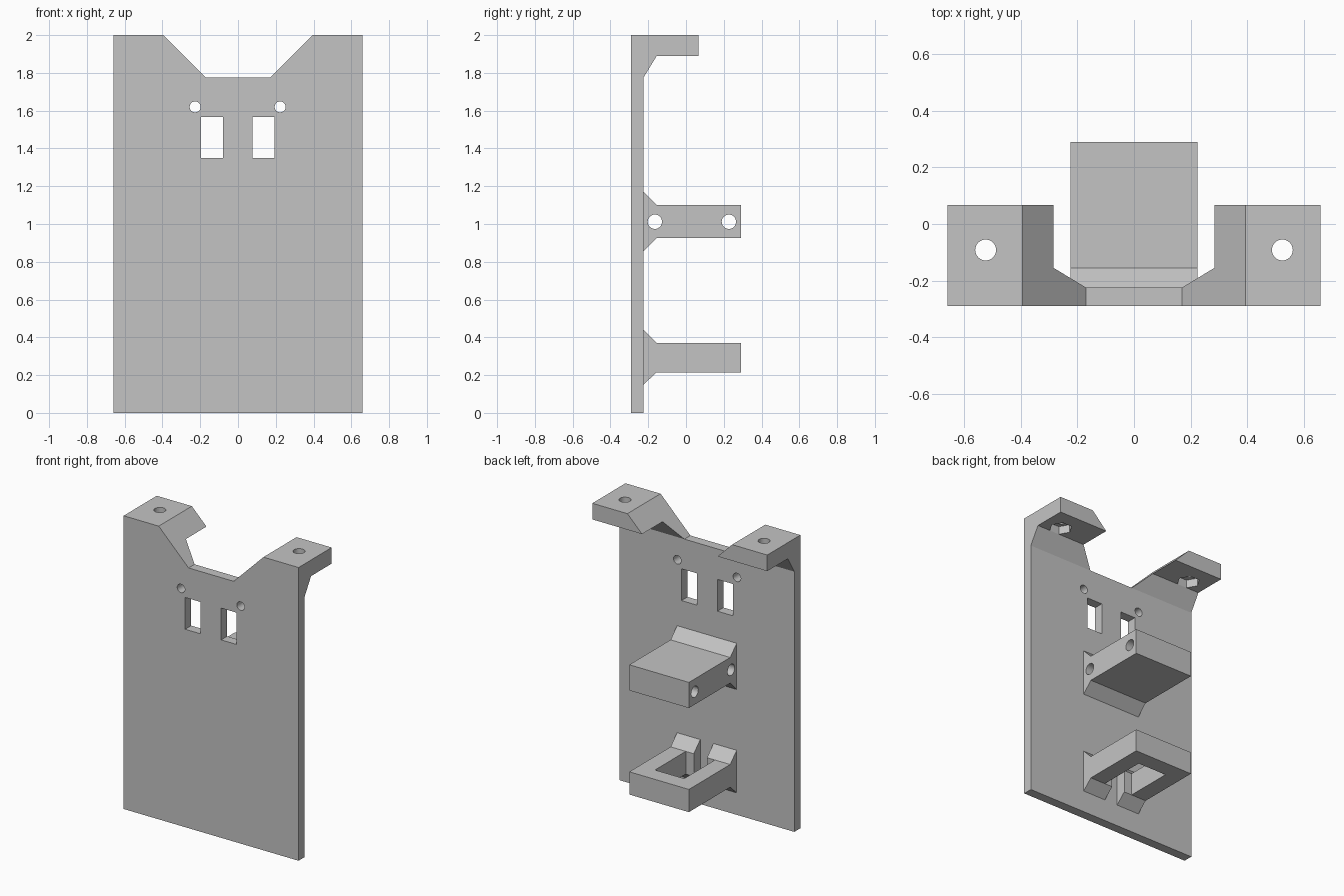
import bpy, bmesh, math
from mathutils import Vector

default = bpy.data.objects.get("Cube")
if default:
    bpy.data.objects.remove(default, do_unlink=True)

grey = bpy.data.materials.new("plain grey")
grey.use_nodes = True
COLOUR = (0.55, 0.55, 0.55, 1)
grey.diffuse_color = COLOUR
grey.node_tree.nodes["Principled BSDF"].inputs["Base Color"].default_value = COLOUR

HALF_W, FRONT, BACK, ROOT, TIP = 0.66, -0.29, -0.225, -0.155, 0.29
ARM = 0.225


def prism(name, points, axis, lo, hi):
    """Extrude a 2D outline along an axis; outline uses the other two axes in order."""
    def place(a, b, t):
        return {"X": (t, a, b), "Y": (a, t, b), "Z": (a, b, t)}[axis]
    bm = bmesh.new()
    face = bm.faces.new([bm.verts.new(place(a, b, lo)) for a, b in points])
    step = Vector(place(0, 0, hi - lo))
    new = bmesh.ops.extrude_face_region(bm, geom=[face])["geom"]
    bmesh.ops.translate(bm, vec=step, verts=[v for v in new if isinstance(v, bmesh.types.BMVert)])
    bmesh.ops.recalc_face_normals(bm, faces=bm.faces)
    mesh = bpy.data.meshes.new(name)
    bm.to_mesh(mesh)
    bm.free()
    mesh.materials.append(grey)
    obj = bpy.data.objects.new(name, mesh)
    bpy.context.collection.objects.link(obj)
    return obj


def rect(a0, a1, b0, b1):
    return [(a0, b0), (a1, b0), (a1, b1), (a0, b1)]


def ring(a, b, r, sides=32):
    turns = [2 * math.pi * i / sides for i in range(sides)]
    return [(a + r * math.cos(t), b + r * math.sin(t)) for t in turns]


def cut(obj, points, axis, lo, hi):
    """Subtract an extruded outline from a part."""
    cutter = prism("cutter", points, axis, lo, hi)
    cutter.hide_render = True
    mod = obj.modifiers.new("cut", "BOOLEAN")
    mod.operation, mod.solver, mod.object = "DIFFERENCE", "EXACT", cutter
    bpy.context.view_layer.objects.active = obj
    bpy.ops.object.modifier_apply(modifier=mod.name)
    bpy.data.objects.remove(cutter, do_unlink=True)


# Back plate with a flared notch, two windows and two small holes
plate = prism("back_plate", [(-HALF_W, 0), (HALF_W, 0), (HALF_W, 2), (0.395, 2), (0.17, 1.775),
                             (-0.17, 1.775), (-0.395, 2), (-HALF_W, 2)], "Y", FRONT, BACK)
for side in (-1, 1):
    mid = side * 0.136 - 0.002
    cut(plate, rect(mid - 0.058, mid + 0.058, 1.35, 1.567), "Y", -0.4, 0)
    cut(plate, ring(side * 0.225 - 0.002, 1.62, 0.029), "Y", -0.4, 0)

# Top mounting tabs with gussets, screw holes and nut pockets underneath
tab_side = [(BACK, 1.775), (ROOT, 1.89), (0.067, 1.89), (0.067, 2), (BACK, 2)]
for side, name in ((1, "left_mounting_tab"), (-1, "right_mounting_tab")):
    tab = prism(name, tab_side, "X", side * 0.1, side * HALF_W)
    cut(tab, [(0, 1.6), (side * -0.005, 1.6), (side * -0.005, 2.1), (side * 0.495, 2.1),
              (side * 0.17, 1.775), (side * 0.17, 1.6)], "Y", -0.5, 0.5)
    cut(tab, ring(side * 0.525, -0.092, 0.037), "Z", 1.7, 2.1)
    cut(tab, ring(side * 0.525, -0.092, 0.073, 6), "Z", 1.8, 1.945)


def arm(name, low, high, flare_low, flare_high):
    """Block standing out from the plate with a flared root."""
    outline = [(BACK, flare_low), (ROOT, low), (TIP, low), (TIP, high), (ROOT, high), (BACK, flare_high)]
    return prism(name, outline, "X", -ARM, ARM)


# Solid middle arm with two cross holes
middle = arm("middle_arm", 0.925, 1.10, 0.855, 1.17)
for y in (-0.165, 0.227):
    cut(middle, ring(y, 1.012, 0.038), "X", -0.5, 0.5)

# Lower frame: open pocket plus a narrow slot back to the plate
frame = arm("lower_frame", 0.215, 0.37, 0.15, 0.44)
cut(frame, [(-0.05, -0.26), (0.05, -0.26), (0.05, ROOT), (0.11, ROOT), (0.11, 0.177),
            (-0.11, 0.177), (-0.11, ROOT), (-0.05, ROOT)], "Z", 0, 0.6)
